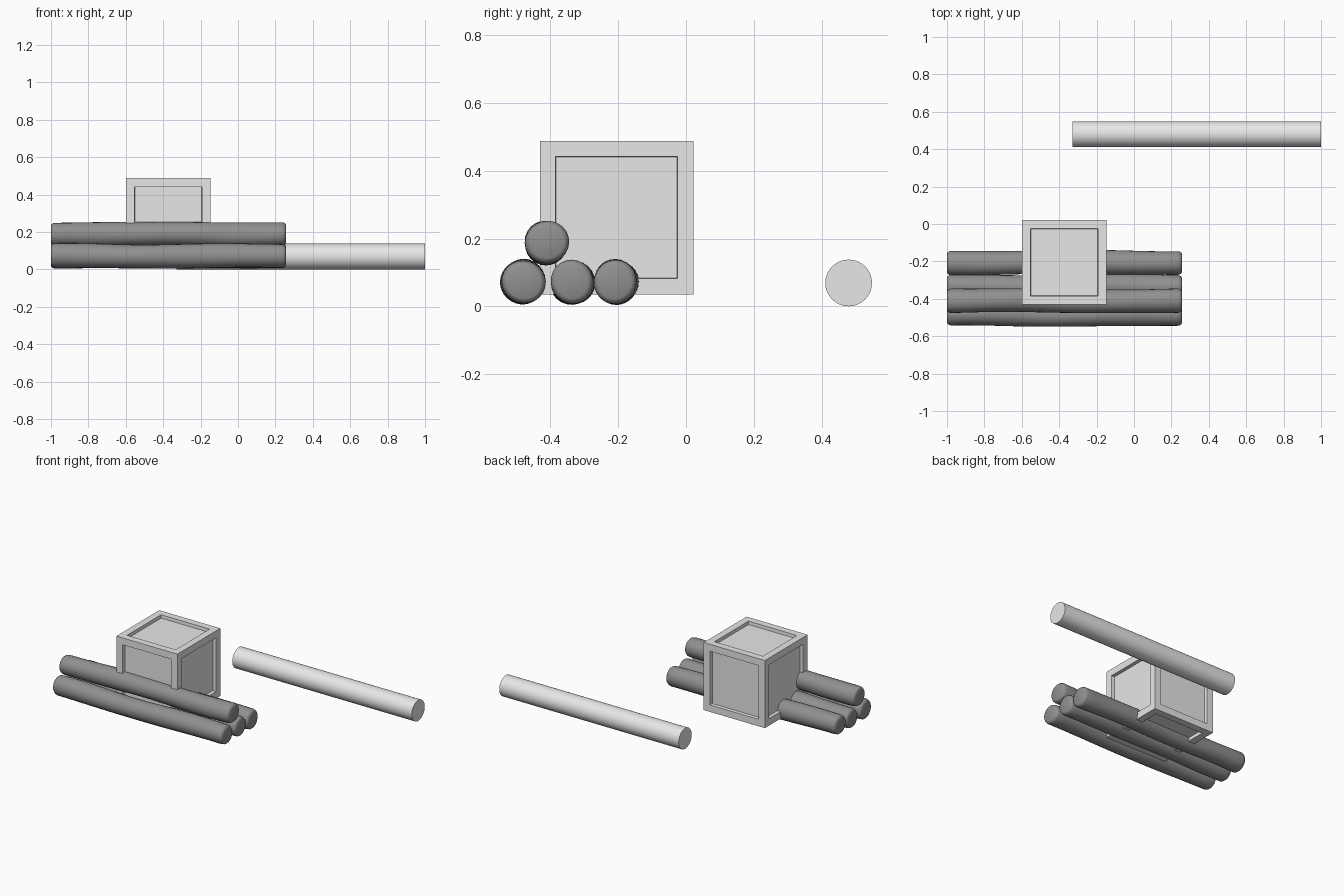
import bpy, bmesh, math
from mathutils import Vector

cube = bpy.data.objects.get("Cube")
if cube:
    bpy.data.objects.remove(cube, do_unlink=True)


def material(name, value):
    mat = bpy.data.materials.new(name)
    mat.use_nodes = True
    colour = (value, value, value, 1)
    mat.diffuse_color = colour
    mat.node_tree.nodes["Principled BSDF"].inputs["Base Color"].default_value = colour
    return mat


pale = material("pale grey", 0.8)
bark = material("dark grey bark", 0.28)


def finish(name, bm, mat, smooth=True):
    bmesh.ops.recalc_face_normals(bm, faces=bm.faces)
    mesh = bpy.data.meshes.new(name)
    bm.to_mesh(mesh)
    bm.free()
    mesh.materials.append(mat)
    obj = bpy.data.objects.new(name, mesh)
    bpy.context.collection.objects.link(obj)
    if smooth:
        bpy.ops.object.select_all(action='DESELECT')
        obj.select_set(True)
        bpy.context.view_layer.objects.active = obj
        bpy.ops.object.shade_smooth_by_angle(angle=math.radians(40))
    return obj


def rod(name, x0, x1, y, z, radius, mat, steps=1, sides=32, roll=0.0, uneven=0.0, round_end=0.0):
    """Rod along x, optionally uneven, with rounded ends."""
    bm = bmesh.new()
    stations = [(x0 + (x1 - x0) * i / steps, 1.0) for i in range(steps + 1)]
    if round_end:
        inner0, inner1 = x0 + round_end, x1 - round_end
        stations = [(inner0 + (inner1 - inner0) * i / steps, 1.0) for i in range(steps + 1)]
        cap = [(0.0, 0.76), (0.15, 0.87), (0.5, 0.96)]
        stations = ([(x0 + t * round_end, s) for t, s in cap] + stations
                    + [(x1 - t * round_end, s) for t, s in reversed(cap)])
    rings = []
    for x, scale in stations:
        # Gentle bends and thickness changes along the length
        dy = uneven * math.sin(5.5 * x + roll)
        dz = uneven * math.sin(7 * x + 2 * roll + 1)
        ring = []
        for k in range(sides):
            a = 2 * math.pi * k / sides
            r = radius * scale * (1 + 0.5 * uneven / radius * math.sin(2 * a + 9 * x + roll))
            ring.append(bm.verts.new((x, y + dy + r * math.cos(a), z + dz + r * math.sin(a))))
        rings.append(ring)
    for a, b in zip(rings, rings[1:]):
        for k in range(sides):
            n = (k + 1) % sides
            bm.faces.new((a[k], a[n], b[n], b[k]))
    bm.faces.new(rings[0])
    bm.faces.new(rings[-1])
    return finish(name, bm, mat)


# Crate with a recessed panel on every side
bm = bmesh.new()
bmesh.ops.create_cube(bm, size=0.453)
bmesh.ops.translate(bm, verts=bm.verts, vec=Vector((-0.373, -0.205, 0.262)))
panels = list(bm.faces)
bmesh.ops.inset_individual(bm, faces=panels, thickness=0.066)
bmesh.ops.inset_individual(bm, faces=panels, thickness=0.002, depth=-0.022)
finish("crate", bm, pale, smooth=False)

# Straight pole lying apart
rod("pole", -0.33, 1.0, 0.48, 0.069, 0.069, pale)

# Stack of logs: three below, one on top
logs = [("front_log", -0.482, 0.072, 0.3), ("middle_log", -0.336, 0.072, 1.9),
        ("back_log", -0.206, 0.072, 3.4), ("top_log", -0.41, 0.189, 5.0)]
for name, y, z, roll in logs:
    rod(name, -1.0, 0.257, y, z, 0.064, bark, steps=24, sides=24,
        roll=roll, uneven=0.003, round_end=0.022)
